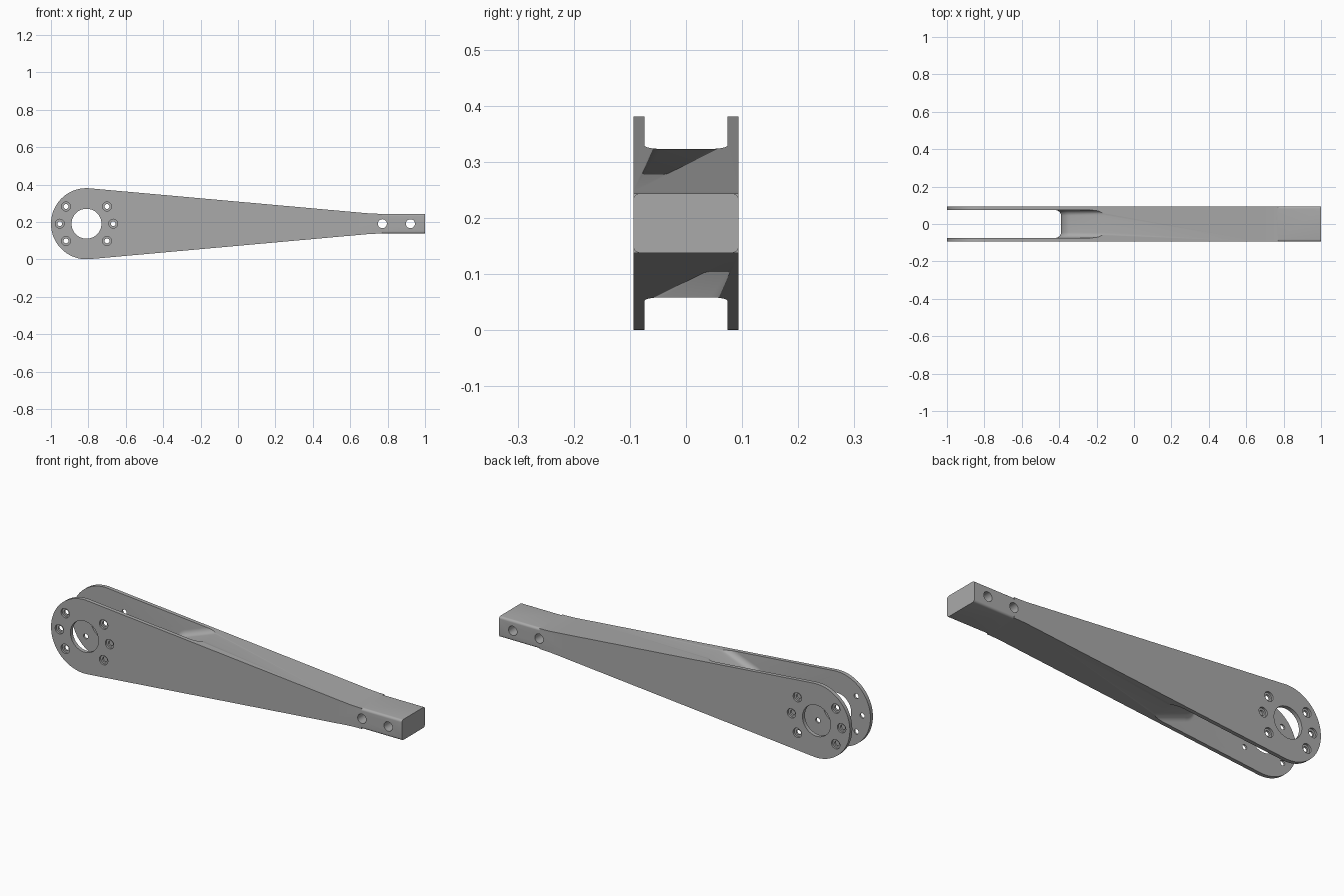
import bpy, bmesh, math
from mathutils import Vector

cube = bpy.data.objects.get("Cube")
if cube:
    bpy.data.objects.remove(cube)

MID = 0.191           # height of the arm axis
HUB_X, HUB_R = -0.81, 0.19
HALF_W, SLOT_W = 0.094, 0.074
TIP_H = 0.053         # half height of the square end

metal = bpy.data.materials.new("grey metal")
metal.use_nodes = True
grey = (0.4, 0.4, 0.4, 1)
metal.diffuse_color = grey
metal.node_tree.nodes["Principled BSDF"].inputs["Base Color"].default_value = grey


def finish(name, bm):
    bmesh.ops.recalc_face_normals(bm, faces=bm.faces)
    mesh = bpy.data.meshes.new(name)
    bm.to_mesh(mesh)
    bm.free()
    mesh.materials.append(metal)
    obj = bpy.data.objects.new(name, mesh)
    bpy.context.collection.objects.link(obj)
    return obj


def extrude_profile(points, half):
    """Solid from an (x, z) outline, spanning -half..half in y."""
    bm = bmesh.new()
    face = bm.faces.new([bm.verts.new((x, -half, z)) for x, z in points])
    out = bmesh.ops.extrude_face_region(bm, geom=[face])["geom"]
    moved = [v for v in out if isinstance(v, bmesh.types.BMVert)]
    bmesh.ops.translate(bm, verts=moved, vec=(0, 2 * half, 0))
    return bm


def disc(x, z, r, n):
    return [(x + r * math.cos(2 * math.pi * i / n), z + r * math.sin(2 * math.pi * i / n))
            for i in range(n)]


def boolean(target, tool, operation):
    mod = target.modifiers.new(operation, 'BOOLEAN')
    mod.operation, mod.solver, mod.object = operation, 'EXACT', tool
    bpy.context.view_layer.objects.active = target
    bpy.ops.object.modifier_apply(modifier=mod.name)
    bpy.data.objects.remove(tool)


def drill(target, x, z, r, y=0.0, half=0.3, n=32):
    bm = extrude_profile(disc(x, z, r, n), half)
    bmesh.ops.translate(bm, verts=bm.verts, vec=(0, y, 0))
    boolean(target, finish("drill", bm), 'DIFFERENCE')


# Tapered body: round hub, straight flanks, short concave blend into the tip
start = math.radians(85)
hub = [(HUB_X + HUB_R * math.cos(a), MID + HUB_R * math.sin(a))
       for a in (start + (2 * math.pi - 2 * start) * i / 64 for i in range(65))]
blend = []
x0, x1, slope = 0.68, 0.77, 0.0875
for i in range(9):
    t = i / 8
    blend.append((x0 + (x1 - x0) * t, TIP_H + slope * (x1 - x0) / 2 * (1 - t) ** 2))
outline = hub + [(x, MID - h) for x, h in blend] + [(x, MID + h) for x, h in reversed(blend)]
arm = finish("arm", extrude_profile(outline, HALF_W))

# Square end with softened long edges
bm = extrude_profile([(0.6, MID - TIP_H), (1, MID - TIP_H), (1, MID + TIP_H), (0.6, MID + TIP_H)], HALF_W)
long_edges = [e for e in bm.edges if abs(e.verts[0].co.x - e.verts[1].co.x) > 0.1]
bmesh.ops.bevel(bm, geom=long_edges, offset=0.012, segments=5, profile=0.5, affect='EDGES')
boolean(arm, finish("square_end", bm), 'UNION')

# Fork slot: its end wall is a rounded wedge, with filleted corners
nose_x, nose_r = -0.32, 0.07
top = Vector((-0.16 - nose_x, 0.323 - MID))
tangent = math.atan2(top.y, top.x) + math.acos(nose_r / top.length)
run = Vector((math.sin(tangent), -math.cos(tangent))) * 0.4
nose = [Vector((nose_r * math.cos(a), nose_r * math.sin(a)))
        for a in (tangent + (2 * math.pi - 2 * tangent) * i / 24 for i in range(25))]
wall = [nose[0] + run] + nose + [nose[-1] + Vector((run.x, -run.y))]
wall = [(nose_x + p.x, MID + p.y) for p in wall]
bm = extrude_profile(wall + [(-1.3, wall[-1][1]), (-1.3, wall[0][1])], SLOT_W)
rim = [e for e in bm.edges if e.verts[0].co.y == e.verts[1].co.y
       and min(v.co.x for v in e.verts) > -1
       and abs(e.verts[0].co.z - e.verts[1].co.z) > 1e-4]
bmesh.ops.bevel(bm, geom=rim, offset=0.03, segments=8, profile=0.5, affect='EDGES')
boolean(arm, finish("slot", bm), 'DIFFERENCE')

# Hub bore and counterbored bolt holes in both fork plates
drill(arm, HUB_X, MID, 0.08, n=64)
for degrees in (0, 40, 140, 180, 220, 320):
    a = math.radians(degrees)
    x, z = HUB_X + 0.143 * math.cos(a), MID + 0.143 * math.sin(a)
    drill(arm, x, z, 0.013)
    for side in (-1, 1):
        drill(arm, x, z, 0.024, y=side * HALF_W, half=0.01)

# Cross holes in the square end
for x in (0.772, 0.922):
    drill(arm, x, MID, 0.024)

bpy.ops.object.select_all(action='DESELECT')
arm.select_set(True)
bpy.context.view_layer.objects.active = arm
bpy.ops.object.shade_smooth_by_angle(angle=math.radians(30))
